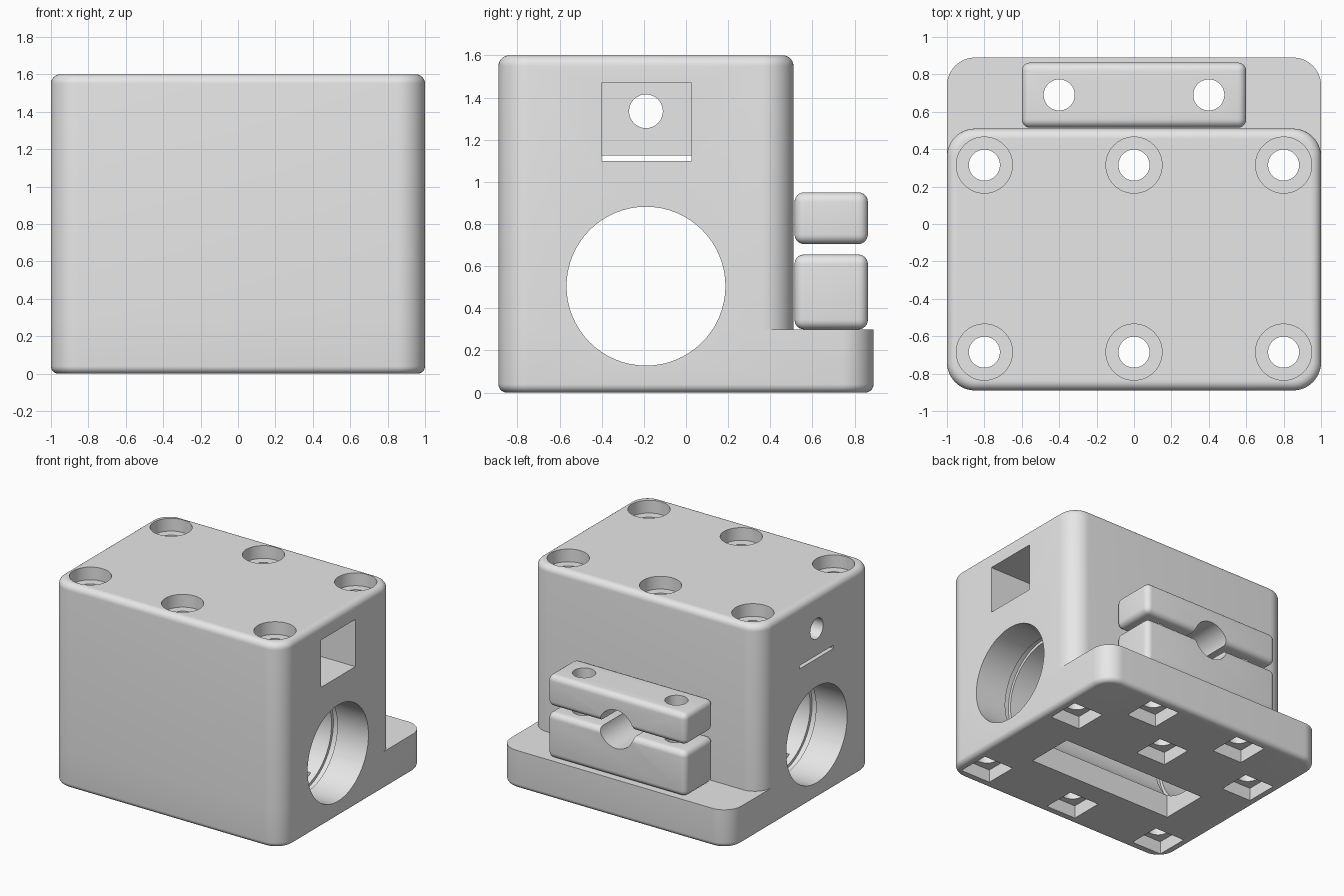
import bpy, bmesh, math
from mathutils import Matrix, Vector

old = bpy.data.objects.get("Cube")
if old:
    bpy.data.objects.remove(old)

grey = bpy.data.materials.new("plain_grey")
grey.use_nodes = True
colour = (0.8, 0.8, 0.8, 1)
grey.diffuse_color = colour
grey.node_tree.nodes["Principled BSDF"].inputs["Base Color"].default_value = colour


def make_object(name, bm):
    mesh = bpy.data.meshes.new(name)
    bm.to_mesh(mesh)
    bm.free()
    obj = bpy.data.objects.new(name, mesh)
    bpy.context.collection.objects.link(obj)
    mesh.materials.append(grey)
    return obj


def box_mesh(lo, hi):
    lo, hi = Vector(lo), Vector(hi)
    bm = bmesh.new()
    bmesh.ops.create_cube(bm, size=1, matrix=Matrix.Translation((lo + hi) / 2)
                          @ Matrix.Diagonal((*(hi - lo), 1)))
    return bm


def box(name, lo, hi):
    return make_object(name, box_mesh(lo, hi))


def rounded_box(name, lo, hi, corner, rim, rims):
    """Box with rounded upright corners and softened rims at the given heights."""
    bm = box_mesh(lo, hi)
    upright = [e for e in bm.edges if abs(e.verts[0].co.z - e.verts[1].co.z) > 0.01]
    bmesh.ops.bevel(bm, geom=upright, offset=corner, segments=12,
                    profile=0.5, affect='EDGES')
    edges = [e for e in bm.edges if any(
        all(abs(v.co.z - z) < 0.001 for v in e.verts) for z in rims)]
    bmesh.ops.bevel(bm, geom=edges, offset=rim, segments=6,
                    profile=0.5, affect='EDGES')
    return make_object(name, bm)


def cylinder(name, centre, radius, length, axis='Z'):
    turn = {'X': Matrix.Rotation(math.pi / 2, 4, 'Y'),
            'Y': Matrix.Rotation(math.pi / 2, 4, 'X'),
            'Z': Matrix.Identity(4)}[axis]
    bm = bmesh.new()
    bmesh.ops.create_cone(bm, cap_ends=True, segments=64, radius1=radius,
                          radius2=radius, depth=length,
                          matrix=Matrix.Translation(centre) @ turn)
    return make_object(name, bm)


def combine(target, tools, operation='DIFFERENCE'):
    """Boolean every tool into the target, then discard the tools."""
    for tool in tools:
        mod = target.modifiers.new("boolean", 'BOOLEAN')
        mod.operation, mod.solver, mod.object = operation, 'EXACT', tool
    graph = bpy.context.evaluated_depsgraph_get()
    mesh = bpy.data.meshes.new_from_object(target.evaluated_get(graph))
    target.modifiers.clear()
    target.data = mesh
    for tool in tools:
        bpy.data.objects.remove(tool)


# Housing: wide base plate with a tall block on it
WIDE, FRONT, BACK, STEP = 1.0, -0.89, 0.89, 0.3
housing = rounded_box("housing", (-WIDE, FRONT, 0), (WIDE, BACK, STEP), 0.15, 0.04, [0])
tower = rounded_box("tower", (-WIDE, FRONT, STEP), (WIDE, 0.51, 1.6), 0.15, 0.05, [1.6])
combine(housing, [tower], 'UNION')

# Main bore with two ring grooves and an opening underneath
MID = -0.19
cuts = [cylinder("bore", (0, MID, 0.505), 0.377, 3, 'X'),
        box("bottom_window", (-0.63, MID - 0.19, -0.1), (0.63, MID + 0.19, 0.4))]
for side in (-1, 1):
    cuts.append(cylinder("groove", (side * 0.705, MID, 0.505), 0.4, 0.05, 'X'))

# Side pocket with a small hole and a thin slot through its far wall
cuts += [box("pocket", (-0.8, -0.4, 1.1), (1.1, 0.025, 1.47)),
         cylinder("pocket_hole", (-0.9, MID, 1.335), 0.08, 0.4, 'X'),
         box("pocket_slot", (-1.1, -0.4, 1.1), (-0.7, 0.025, 1.125))]

# Screw holes with round recesses on top and square nut recesses below
HOLE, NUT = 0.083, 0.13
tower_screws = [(x, y) for x in (-0.8, 0, 0.8) for y in (-0.685, 0.315)]
clamp_screws = [(x, 0.69) for x in (-0.4, 0.4)]
for x, y in tower_screws + clamp_screws:
    cuts.append(cylinder("screw_hole", (x, y, 0.8), HOLE, 2))
    cuts.append(box("nut_recess", (x - NUT, y - NUT, -0.1), (x + NUT, y + NUT, 0.1)))
for x, y in tower_screws:
    cuts.append(cylinder("head_recess", (x, y, 1.6), 0.15, 0.2))
combine(housing, cuts)


# Clamp: two softened blocks around a rod hole
def clamp_block(name, bottom, top):
    bm = box_mesh((-0.6, 0.515, bottom), (0.6, 0.863, top))
    bmesh.ops.bevel(bm, geom=bm.edges[:], offset=0.045, segments=6,
                    profile=0.5, affect='EDGES')
    block = make_object(name, bm)
    tools = [cylinder("rod_hole", (0, 0.69, 0.68), 0.15, 1, 'Y')]
    tools += [cylinder("screw_hole", (x, y, 0.6), HOLE, 2) for x, y in clamp_screws]
    combine(block, tools)
    return block


parts = [housing,
         clamp_block("lower_clamp", STEP, 0.655),
         clamp_block("upper_clamp", 0.705, 0.95)]

# Smooth shading with sharp edges kept
bpy.ops.object.select_all(action='DESELECT')
for part in parts:
    part.select_set(True)
bpy.context.view_layer.objects.active = housing
bpy.ops.object.shade_smooth_by_angle(angle=math.radians(30))
